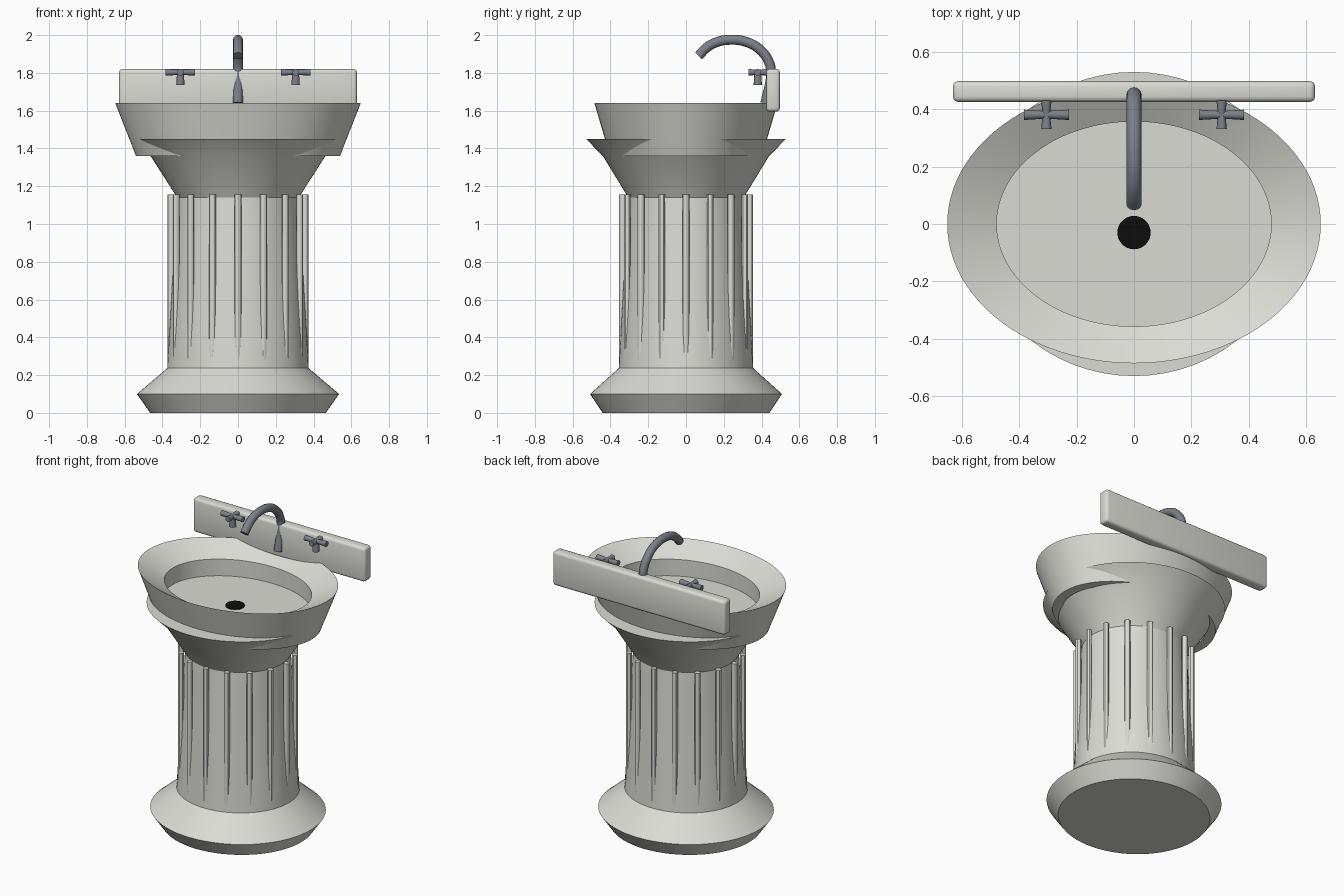
import bpy
import bmesh
import math
from mathutils import Vector

cube = bpy.data.objects.get("Cube")
if cube:
    bpy.data.objects.remove(cube, do_unlink=True)


def make_material(name, colour, metallic=0.0):
    mat = bpy.data.materials.new(name)
    mat.use_nodes = True
    mat.diffuse_color = (*colour, 1)
    mat.node_tree.nodes["Principled BSDF"].inputs["Base Color"].default_value = (*colour, 1)
    return mat


ceramic = make_material("ceramic", (0.71, 0.71, 0.66))
metal = make_material("grey metal", (0.20, 0.22, 0.25))
black = make_material("drain black", (0.004, 0.004, 0.004))


def finish(bm, name, mat):
    bmesh.ops.recalc_face_normals(bm, faces=bm.faces)
    mesh = bpy.data.meshes.new(name)
    bm.to_mesh(mesh)
    bm.free()
    obj = bpy.data.objects.new(name, mesh)
    bpy.context.collection.objects.link(obj)
    mesh.materials.append(mat)
    bpy.ops.object.select_all(action="DESELECT")
    obj.select_set(True)
    bpy.context.view_layer.objects.active = obj
    bpy.ops.object.shade_smooth_by_angle(angle=math.radians(30))
    return obj


def bridge(bm, a, b):
    for i in range(len(a)):
        j = (i + 1) % len(a)
        bm.faces.new((a[i], a[j], b[j], b[i]))


def lathe(name, profile, depth_ratio, mat, closed=False, sides=64):
    """Spin (radius, height) points into an elliptical solid."""
    bm = bmesh.new()
    rings = []
    for r, z in profile:
        angles = [math.tau * i / sides for i in range(sides)]
        rings.append([bm.verts.new((r * math.cos(a), r * depth_ratio * math.sin(a), z))
                      for a in angles])
    for a, b in zip(rings, rings[1:]):
        bridge(bm, a, b)
    if closed:
        bridge(bm, rings[-1], rings[0])
    else:
        bm.faces.new(rings[0])
        bm.faces.new(rings[-1])
    return finish(bm, name, mat)


def rod(name, start, end, r1, r2, mat, sides=16):
    """Tapered cylinder between two points."""
    start, end = Vector(start), Vector(end)
    axis = end - start
    bm = bmesh.new()
    bmesh.ops.create_cone(bm, cap_ends=True, segments=sides, radius1=r1, radius2=r2,
                          depth=axis.length)
    turn = Vector((0, 0, 1)).rotation_difference(axis).to_matrix()
    for v in bm.verts:
        v.co = turn @ v.co + (start + end) / 2
    return finish(bm, name, mat)


# Pedestal: flared foot, tapered column and collar
OVAL = 0.95
lathe("foot", [(0.465, 0), (0.535, 0.10), (0.374, 0.237)], OVAL, ceramic)
lathe("column", [(0.375, 0.23), (0.322, 1.145)], OVAL, ceramic)
lathe("collar", [(0.322, 1.14), (0.463, 1.36), (0.557, 1.45)], OVAL, ceramic)

# Upright ribs that sink into the widening column
RIBS = 16
for i in range(RIBS):
    a = math.tau * i / RIBS
    x, y = 0.354 * math.cos(a), 0.354 * OVAL * math.sin(a)
    rod("column_rib", (x, y, 0.28), (x, y, 1.155), 0.018, 0.018, ceramic, 12)

# Oval basin with a sloping rim; the collar top is its floor
lathe("basin", [(0.54, 1.36), (0.65, 1.64), (0.478, 1.56), (0.478, 1.36)],
      0.746, ceramic, closed=True, sides=96)

# Drain
rod("drain", (0, -0.03, 1.449), (0, -0.03, 1.456), 0.058, 0.058, black, 32)

# Splashback with rounded edges
bm = bmesh.new()
bmesh.ops.create_cube(bm, size=1)
for v in bm.verts:
    v.co = Vector((v.co.x * 1.26, v.co.y * 0.072, v.co.z * 0.225)) + Vector((0, 0.461, 1.708))
bmesh.ops.bevel(bm, geom=bm.edges[:], offset=0.018, segments=3, profile=0.5, affect="EDGES")
finish(bm, "splashback", ceramic)

# Curved spout
path = [(0.42, 1.64), (0.45, 1.80), (0.438, 1.86), (0.395, 1.92), (0.325, 1.962),
        (0.23, 1.975), (0.155, 1.96), (0.105, 1.93), (0.067, 1.89)]
curve = bpy.data.curves.new("spout_path", "CURVE")
curve.dimensions = "3D"
curve.bevel_depth = 0.026
curve.bevel_resolution = 4
curve.resolution_u = 6
curve.use_fill_caps = True
spline = curve.splines.new("BEZIER")
spline.bezier_points.add(len(path) - 1)
for point, (y, z) in zip(spline.bezier_points, path):
    point.co = (0, y, z)
    point.handle_left_type = point.handle_right_type = "AUTO"
spout = bpy.data.objects.new("spout", curve)
bpy.context.collection.objects.link(spout)
bpy.ops.object.select_all(action="DESELECT")
spout.select_set(True)
bpy.context.view_layer.objects.active = spout
bpy.ops.object.convert(target="MESH")
spout = bpy.context.view_layer.objects.active
spout.data.materials.clear()
spout.data.materials.append(metal)
bpy.ops.object.shade_smooth_by_angle(angle=math.radians(40))

# Cross-shaped tap handles
for side, label in ((1, "left"), (-1, "right")):
    hub = Vector((side * 0.305, 0.38, 1.803))
    rod(label + "_tap_stem", hub - Vector((0, 0, 0.066)), hub, 0.022, 0.018, metal)
    for arm in ((0.078, 0, 0), (-0.078, 0, 0), (0, 0.05, 0), (0, -0.05, 0)):
        rod(label + "_tap_arm", hub, hub + Vector(arm), 0.013, 0.018, metal)
